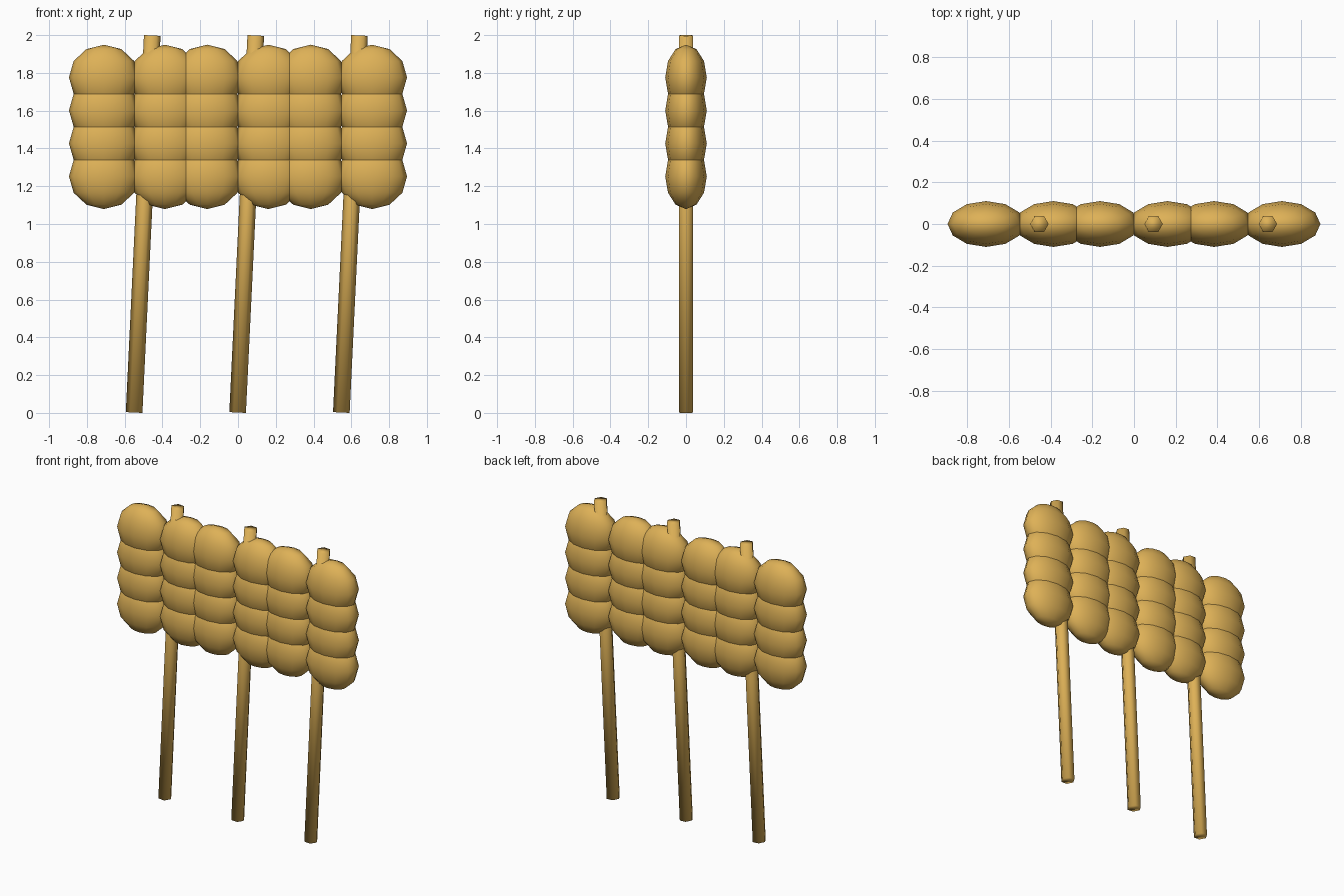
import bpy, math
from mathutils import Vector

if "Cube" in bpy.data.objects:
    bpy.data.objects.remove(bpy.data.objects["Cube"])

gold = bpy.data.materials.new("golden_tan")
gold.diffuse_color = (0.73, 0.44, 0.095, 1)
gold.use_nodes = True
gold.node_tree.nodes["Principled BSDF"].inputs["Base Color"].default_value = gold.diffuse_color


def finish(name):
    obj = bpy.context.object
    obj.name = name
    obj.data.materials.append(gold)
    bpy.ops.object.shade_smooth()
    return obj


# Leaning hexagonal stakes
for i, x in enumerate((-0.55, -0.002, 0.547)):
    bottom, top = Vector((x, 0, 0.002)), Vector((x + 0.096, 0, 1.998))
    axis = top - bottom
    bpy.ops.mesh.primitive_cylinder_add(
        vertices=6, radius=0.044, depth=axis.length, end_fill_type='NGON',
        location=(bottom + top) / 2,
        rotation=(0, math.atan2(axis.x, axis.z), 0))
    stake = finish(f"stake_{i + 1}")
    # turn the hexagon so two corners point along x
    for v in stake.data.vertices:
        v.co.x, v.co.y = v.co.y, -v.co.x

# Grid of overlapping flattened pads
for c, x in enumerate((-0.71, -0.387, -0.163, 0.161, 0.385, 0.71)):
    for r in range(4):
        bpy.ops.mesh.primitive_uv_sphere_add(
            segments=12, ring_count=6, radius=1,
            location=(x, 0, 1.252 + 0.1747 * r))
        pad = finish(f"pad_column{c + 1}_row{r + 1}")
        pad.scale = (0.185, 0.11, 0.173)
